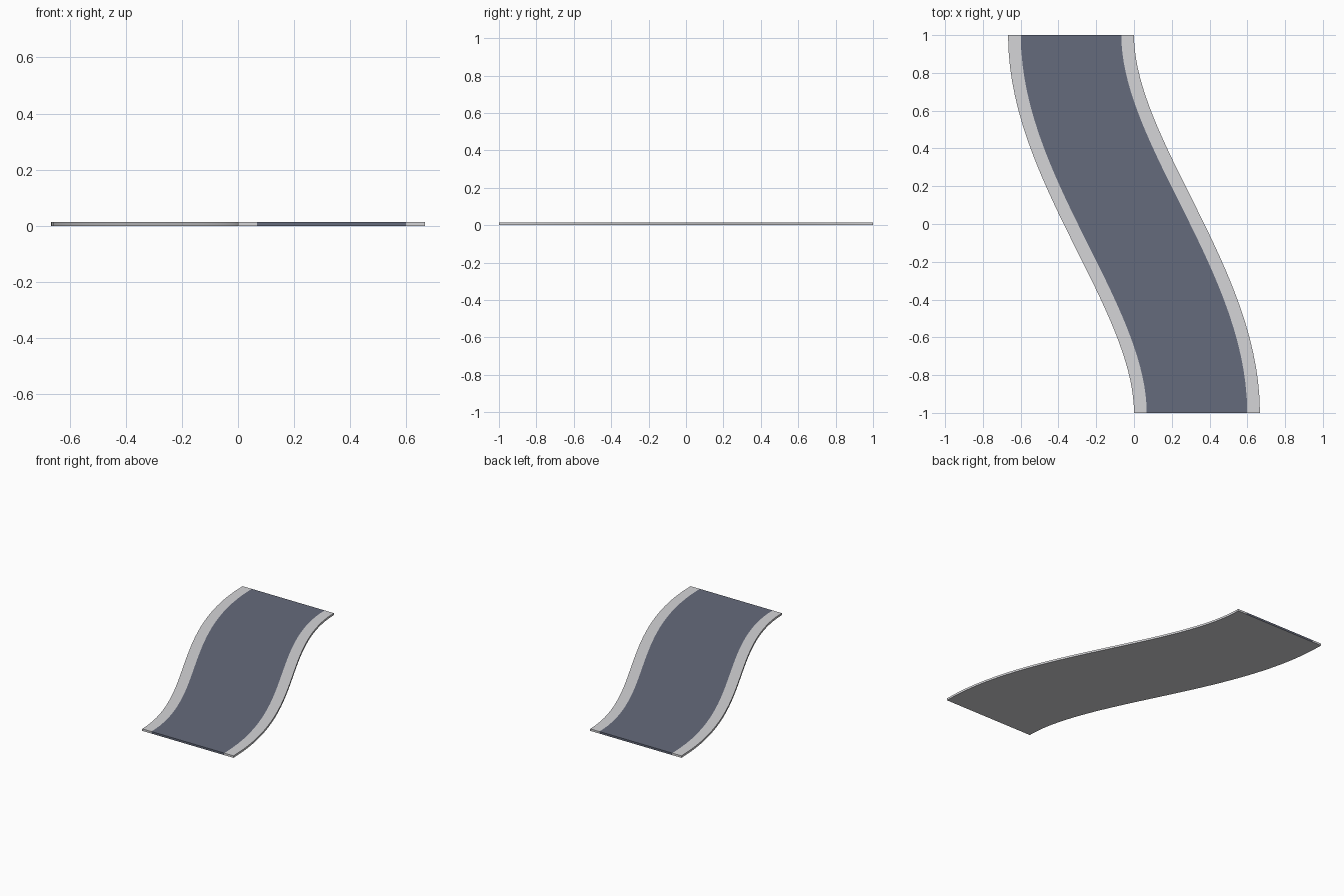
import bpy, bmesh, math
from mathutils import Vector

if "Cube" in bpy.data.objects:
    bpy.data.objects.remove(bpy.data.objects["Cube"])

SEGMENTS = 32
HEIGHT = 0.0133
HALF, ROAD_HALF = 1 / 3, 0.266


def material(name, color):
    m = bpy.data.materials.new(name)
    m.diffuse_color = (*color, 1)
    m.use_nodes = True
    m.node_tree.nodes["Principled BSDF"].inputs["Base Color"].default_value = m.diffuse_color
    return m


asphalt = material("asphalt blue grey", (0.13, 0.145, 0.20))
concrete = material("concrete light grey", (0.66, 0.66, 0.68))


def edge_point(c, offset):
    """Point beside the S-shaped centre line, measured along its normal."""
    x = -(1.5 * c - 0.5 * c ** 3) / 3
    slope = -0.5 * (1 - c * c)
    normal = Vector((1, -slope)).normalized()
    return x + normal.x * offset, c + normal.y * offset


def strip(name, left, right, mat, wall_left=False, wall_right=False):
    """Sweep one band of the road section; only outer sides get walls."""
    bm = bmesh.new()
    rows = []
    for i in range(SEGMENTS + 1):
        c = -1 + 2 * i / SEGMENTS
        a, b = edge_point(c, left), edge_point(c, right)
        rows.append([bm.verts.new((*p, z)) for p, z in
                     ((a, 0), (b, 0), (b, HEIGHT), (a, HEIGHT))])
    for p, q in zip(rows, rows[1:]):
        bottom = bm.faces.new((p[0], q[0], q[1], p[1]))
        bottom.material_index = 1
        bm.faces.new((p[3], p[2], q[2], q[3]))
        if wall_left:
            bm.faces.new((p[0], p[3], q[3], q[0]))
        if wall_right:
            bm.faces.new((p[1], q[1], q[2], p[2]))
    bm.faces.new(rows[0])
    bm.faces.new(rows[-1][::-1])
    mesh = bpy.data.meshes.new(name)
    bm.to_mesh(mesh)
    bm.free()
    mesh.materials.append(mat)
    mesh.materials.append(concrete)  # underside
    obj = bpy.data.objects.new(name, mesh)
    bpy.context.collection.objects.link(obj)
    obj.select_set(True)
    bpy.context.view_layer.objects.active = obj
    bpy.ops.object.shade_smooth_by_angle(angle=math.radians(30))
    obj.select_set(False)


# Driving surface and the two flush borders
strip("road_surface", -ROAD_HALF, ROAD_HALF, asphalt)
strip("left_border", -HALF, -ROAD_HALF, concrete, wall_left=True)
strip("right_border", ROAD_HALF, HALF, concrete, wall_right=True)
